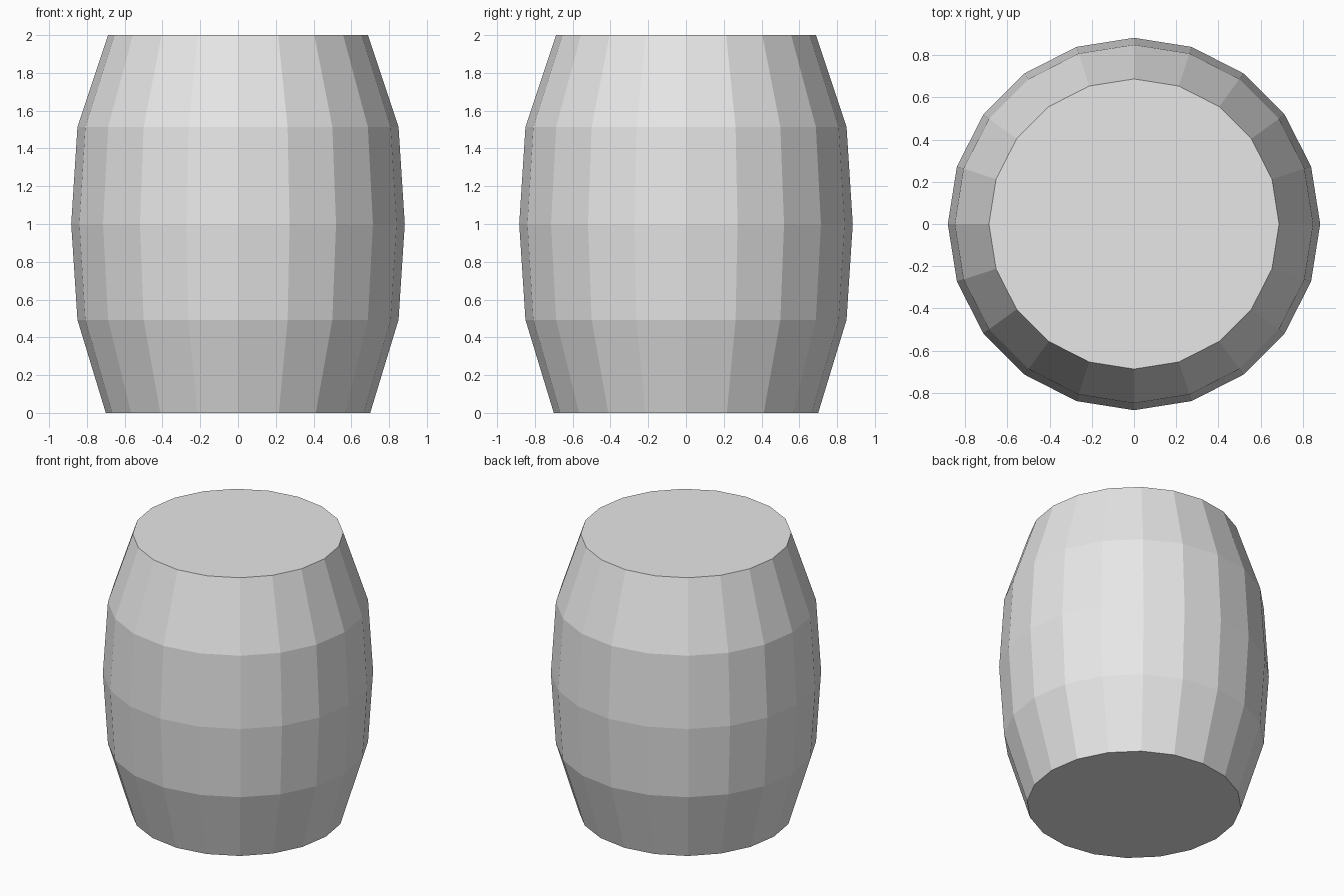
import bpy
import bmesh
from math import cos, sin, tau

cube = bpy.data.objects.get("Cube")
if cube:
    bpy.data.objects.remove(cube, do_unlink=True)

SIDES = 20
# Barrel profile: (radius, height)
PROFILE = [(0.70, 0.0), (0.85, 0.493), (0.883, 1.0), (0.85, 1.513), (0.688, 2.0)]

# Plain grey surface
grey = bpy.data.materials.new("plain_grey")
grey.use_nodes = True
colour = (0.8, 0.8, 0.8, 1.0)
grey.diffuse_color = colour
grey.node_tree.nodes["Principled BSDF"].inputs["Base Color"].default_value = colour

# Rings of the bulging barrel
bm = bmesh.new()
rings = [
    [bm.verts.new((r * cos(tau * i / SIDES), r * sin(tau * i / SIDES), z)) for i in range(SIDES)]
    for r, z in PROFILE
]

# Flat staves between neighbouring rings
for low, high in zip(rings, rings[1:]):
    for i in range(SIDES):
        j = (i + 1) % SIDES
        bm.faces.new((low[i], low[j], high[j], high[i]))

# Flat lid and base
bm.faces.new(rings[-1])
bm.faces.new(rings[0][::-1])

mesh = bpy.data.meshes.new("barrel")
bm.to_mesh(mesh)
bm.free()
mesh.materials.append(grey)
barrel = bpy.data.objects.new("barrel", mesh)
bpy.context.collection.objects.link(barrel)
